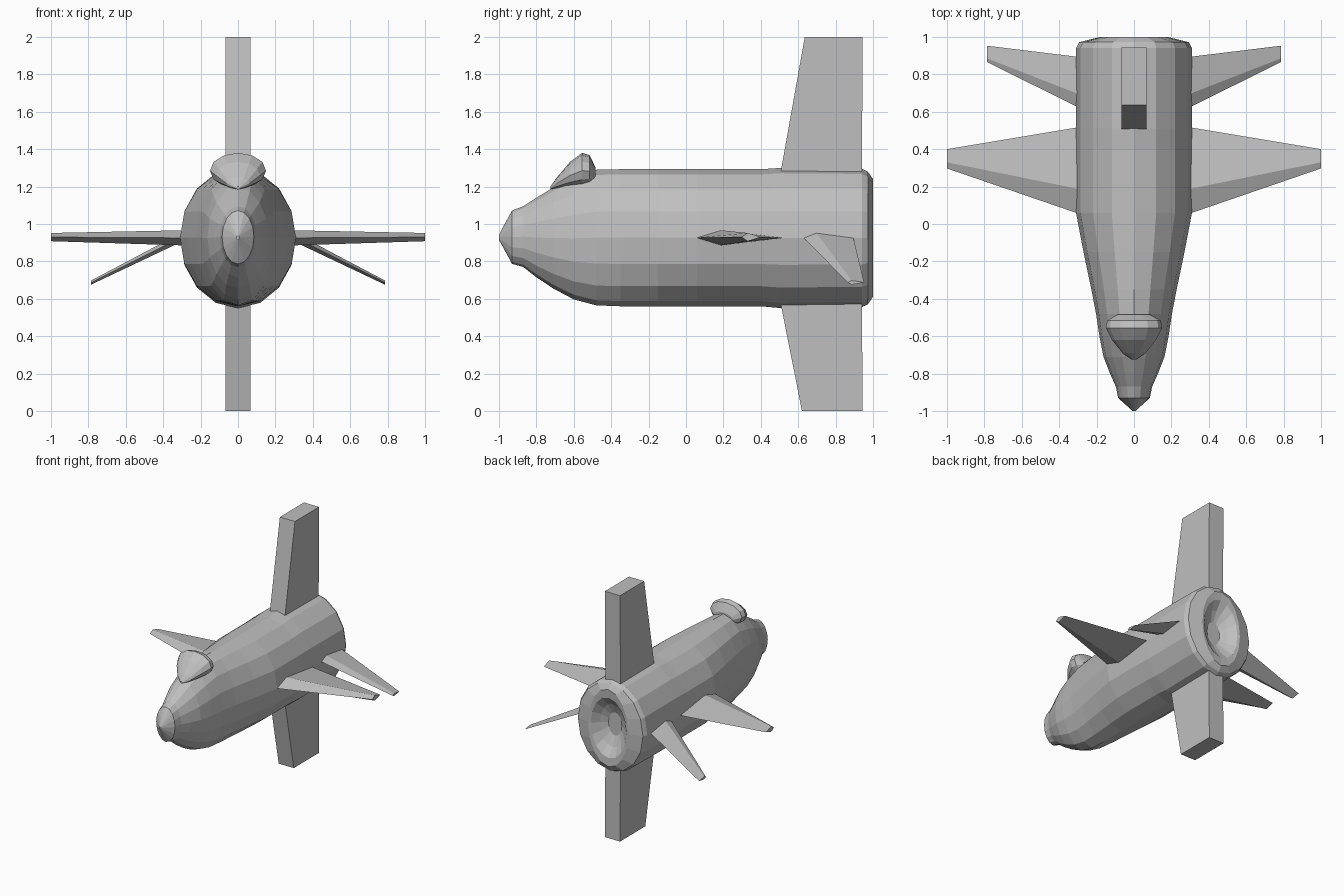
import bpy
import bmesh
from math import sin, cos, tau

cube = bpy.data.objects.get("Cube")
if cube:
    bpy.data.objects.remove(cube, do_unlink=True)

GREY = (0.52, 0.52, 0.52, 1)
grey = bpy.data.materials.new("plain grey")
grey.use_nodes = True
grey.diffuse_color = GREY
grey.node_tree.nodes["Principled BSDF"].inputs["Base Color"].default_value = GREY


def loft(name, sections):
    """Skin a closed solid over matching rings of points."""
    bm = bmesh.new()
    rings = [[bm.verts.new(p) for p in ring] for ring in sections]
    n = len(rings[0])
    for a, b in zip(rings, rings[1:]):
        for i in range(n):
            j = (i + 1) % n
            bm.faces.new((a[i], a[j], b[j], b[i]))
    bm.faces.new(rings[0])
    bm.faces.new(rings[-1])
    bmesh.ops.recalc_face_normals(bm, faces=bm.faces)
    mesh = bpy.data.meshes.new(name)
    bm.to_mesh(mesh)
    bm.free()
    mesh.materials.append(grey)
    obj = bpy.data.objects.new(name, mesh)
    bpy.context.collection.objects.link(obj)
    return obj


def oval(y, half_width, bottom, top, sides=16):
    """Upright oval ring at a station along the length."""
    mid, half = (top + bottom) / 2, (top - bottom) / 2
    return [(half_width * sin(tau * i / sides), y, mid + half * cos(tau * i / sides))
            for i in range(sides)]


# Fuselage with a recessed exhaust at the rear: y, half width, bottom, top
hull = [
    (-1.0, .008, .915, .94), (-.975, .035, .87, .99), (-.93, .085, .787, 1.072),
    (-.87, .097, .77, 1.095), (-.8, .128, .715, 1.14), (-.71, .163, .655, 1.195),
    (-.6, .185, .597, 1.25), (-.48, .203, .565, 1.29), (-.35, .228, .56, 1.293),
    (-.15, .27, .56, 1.293), (.06, .31, .56, 1.293), (.4, .31, .56, 1.293),
    (.51, .31, .55, 1.3), (.94, .31, .556, 1.296), (.972, .293, .57, 1.28),
    (1.0, .18, .612, 1.24), (.995, .16, .68, 1.17), (.945, .11, .75, 1.1),
    (.91, .06, .83, 1.02),
]
loft("fuselage", [oval(*s) for s in hull])

# Cockpit canopy
canopy = [
    (-.725, .01, 1.185, 1.2), (-.69, .062, 1.185, 1.25), (-.62, .118, 1.187, 1.332),
    (-.555, .15, 1.19, 1.38), (-.515, .143, 1.2, 1.368), (-.483, .085, 1.225, 1.3),
]
loft("canopy", [oval(*s, sides=12) for s in canopy])


# Slab tail fins above and below
def slab(y_front, y_back, z, half=.068):
    return [(-half, y_front, z), (half, y_front, z), (half, y_back, z), (-half, y_back, z)]


loft("upper_fin", [slab(.503, .94, 1.26), slab(.635, .945, 2)])
loft("lower_fin", [slab(.503, .94, .59), slab(.62, .945, 0)])


# Diamond-section wings; the root is pushed inside the fuselage
def diamond(x, front, ridge, back, z, thick):
    return [(x, front, z), (x, ridge, z + thick), (x, back, z), (x, ridge, z - thick)]


def wing(name, root, tip, bury):
    inner = [r - bury * (t - r) for r, t in zip(root, tip)]
    for side, sign in (("left", 1), ("right", -1)):
        rings = [[(sign * x, y, z) for x, y, z in diamond(*s)] for s in (inner, tip)]
        loft(side + "_" + name, rings)


wing("wing", (.31, .06, .19, .515, .926, .04), (1.0, .297, .33, .4, .93, .022), .08)
wing("tailplane", (.31, .63, .7, .895, .925, .024), (.785, .865, .885, .953, .687, .011), .12)
